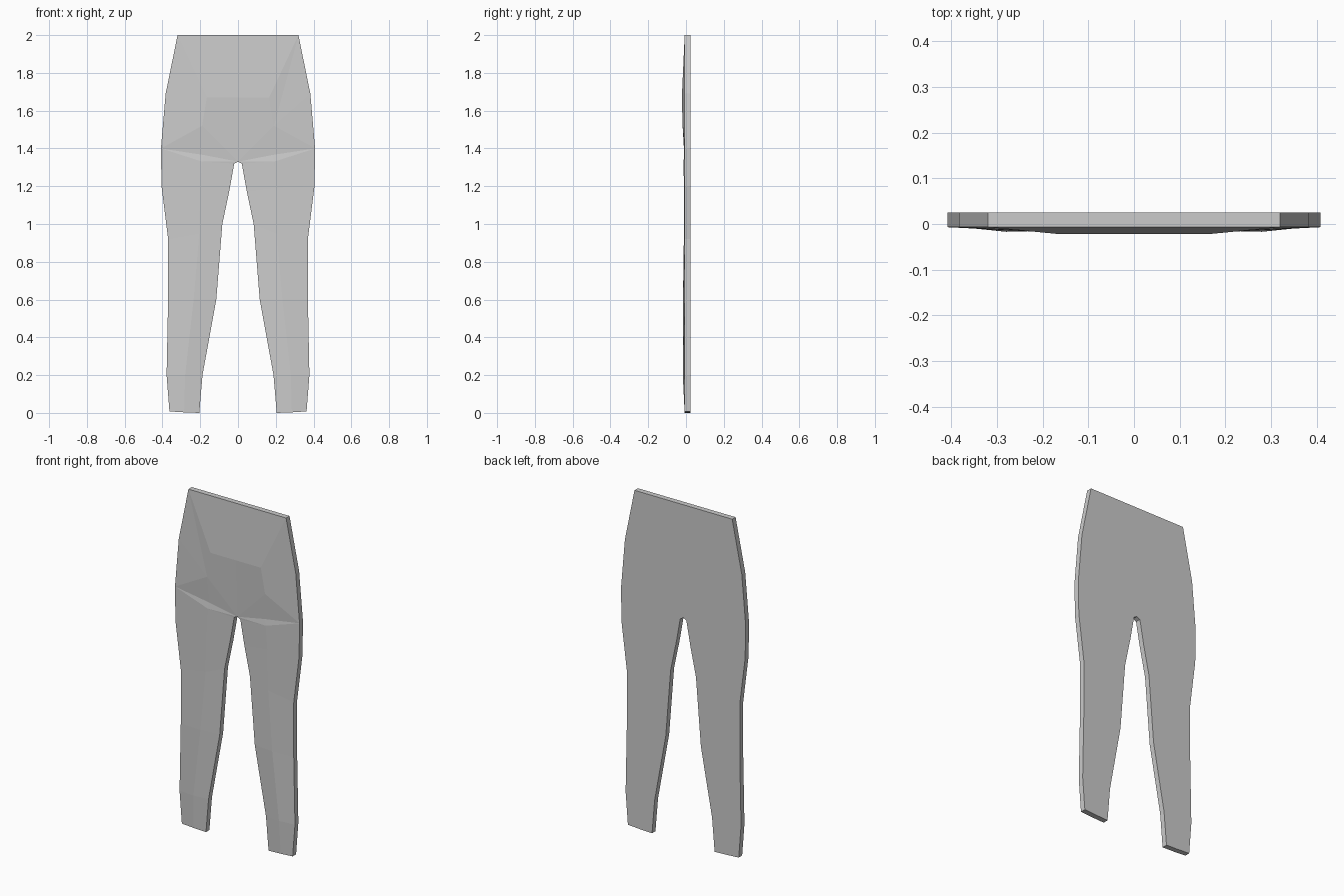
import bpy
import bmesh

cube = bpy.data.objects.get("Cube")
if cube:
    bpy.data.objects.remove(cube)

FRONT, BACK = -0.007, 0.025

# Half outline (x, z) from waist to ankle, then the inner leg up to the crotch
outer = [(0.32, 2), (0.383, 1.69), (0.408, 1.4), (0.405, 1.2),
         (0.37, 0.92), (0.37, 0.6), (0.378, 0.2), (0.363, 0.008)]
inner = [(0.02, 1.32), (0.047, 1.17), (0.083, 1.0), (0.115, 0.6),
         (0.188, 0.2), (0.205, 0)]
# Raised ridge down the front of the leg (x, y, z)
ridge = [(0.19, -0.013, 1.33), (0.2, -0.011, 1.19), (0.205, -0.011, 0.95),
         (0.235, -0.016, 0.6), (0.28, -0.017, 0.2), (0.285, FRONT, 0.003)]

bm = bmesh.new()


def point(x, y, z):
    return bm.verts.new((x, y, z))


def face(*verts):
    return bm.faces.new(verts)


waist = point(0, FRONT, 2)
crotch = point(0, FRONT, 1.33)
out = [point(x, FRONT, z) for x, z in outer]
inn = [point(x, FRONT, z) for x, z in inner]
rid = [point(*p) for p in ridge]

# Belly panel and hip facets
belly_mid = point(0, -0.022, 1.67)
belly = point(0.165, -0.022, 1.67)
low_belly = point(0.19, -0.018, 1.52)
crease = point(0.18, -0.008, 1.365)
face(waist, belly_mid, belly, out[0])
face(belly_mid, crotch, low_belly, belly)
face(out[0], belly, low_belly)
face(out[0], low_belly, out[1])
face(out[1], low_belly, out[2])
face(out[2], low_belly, crease)
face(low_belly, crotch, crease)

# Ledge where the thigh begins
face(out[2], crease, rid[0])
face(crease, crotch, rid[0])
face(crotch, inn[0], rid[0])

# Leg panels on both sides of the ridge
for i in range(len(rid) - 1):
    face(out[i + 2], rid[i], rid[i + 1], out[i + 3])
    face(rid[i], inn[i], inn[i + 1], rid[i + 1])

# Side walls and flat back
rim = [waist] + out + [rid[-1]] + inn[::-1] + [crotch]
rear = [point(v.co.x, BACK, v.co.z) for v in rim]
for i in range(len(rim) - 1):
    face(rim[i], rim[i + 1], rear[i + 1], rear[i])
face(*rear)
bmesh.ops.recalc_face_normals(bm, faces=bm.faces)

mesh = bpy.data.meshes.new("trousers")
bm.to_mesh(mesh)
bm.free()
trousers = bpy.data.objects.new("trousers", mesh)
bpy.context.collection.objects.link(trousers)

# Mirror the half to the other side
mirror = trousers.modifiers.new("mirror", 'MIRROR')
mirror.use_clip = True
mirror.merge_threshold = 0.0005

# Plain grey cloth
grey = bpy.data.materials.new("plain grey")
grey.use_nodes = True
colour = (0.6, 0.6, 0.6, 1)
grey.diffuse_color = colour
grey.node_tree.nodes["Principled BSDF"].inputs["Base Color"].default_value = colour
mesh.materials.append(grey)
